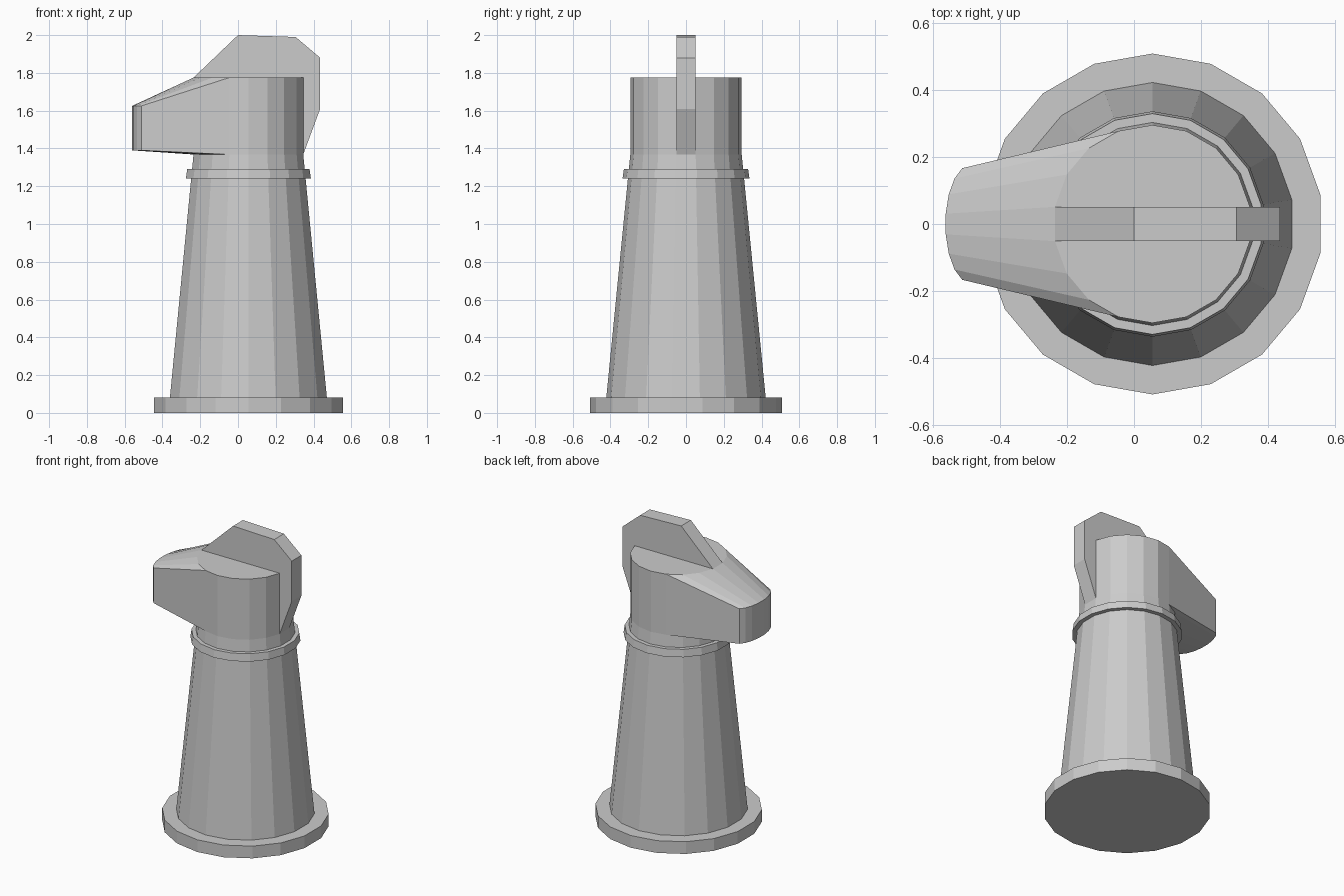
import bpy, bmesh, math

if "Cube" in bpy.data.objects:
    bpy.data.objects.remove(bpy.data.objects["Cube"])

N = 18          # sides of every round part
CX = 0.055      # axis of the round parts


def circle(bm, r, z):
    # vertex i sits at 10 + 20*i degrees
    return [bm.verts.new((CX + r * math.cos(math.radians(10 + 20 * i)),
                          r * math.sin(math.radians(10 + 20 * i)), z)) for i in range(N)]


def bridge(bm, lo, hi, skip=()):
    for i in range(N):
        if i not in skip:
            j = (i + 1) % N
            bm.faces.new((lo[i], lo[j], hi[j], hi[i]))


def finish(bm, name):
    bmesh.ops.recalc_face_normals(bm, faces=bm.faces[:])
    me = bpy.data.meshes.new(name)
    bm.to_mesh(me)
    bm.free()
    ob = bpy.data.objects.new(name, me)
    bpy.context.collection.objects.link(ob)
    return ob


def disc(name, r1, r2, z1, z2):
    bm = bmesh.new()
    lo, hi = circle(bm, r1, z1), circle(bm, r2, z2)
    bridge(bm, lo, hi)
    bm.faces.new(lo)
    bm.faces.new(hi)
    return finish(bm, name)


# foot plate and collar ring
disc("base", 0.508, 0.508, 0.0, 0.082)
disc("collar_ring", 0.336, 0.329, 1.24, 1.29)

# tapered body with the head cylinder; openings left for spout and crest
bm = bmesh.new()
foot = circle(bm, 0.422, 0.08)
neck = circle(bm, 0.295, 1.368)
rim = circle(bm, 0.295, 1.775)
spout = range(5, 12)
bm.faces.new(foot)
bridge(bm, foot, neck)
bridge(bm, neck, rim, skip=list(spout) + [N - 1])
bm.faces.new(rim[0:9])
bm.faces.new(rim[9:18])

# spout: the left side of the head drawn out to a narrower, flatter tip
def tip(v, z):
    return bm.verts.new((-0.512 + (v.co.x + 0.046) * 0.26, v.co.y * 0.6, z))


ids = range(5, 13)
tip_lo = [tip(neck[i], 1.39) for i in ids]
tip_hi = [tip(rim[i], 1.625) for i in ids]
for k in range(7):
    i = ids[k]
    bm.faces.new((neck[i], neck[i + 1], tip_lo[k + 1], tip_lo[k]))
    bm.faces.new((rim[i], rim[i + 1], tip_hi[k + 1], tip_hi[k]))
    bm.faces.new((tip_lo[k], tip_lo[k + 1], tip_hi[k + 1], tip_hi[k]))
for k, i in ((0, 5), (7, 12)):
    bm.faces.new((neck[i], rim[i], tip_hi[k], tip_lo[k]))

# crest: thin plate over the top and down the back of the head
profile = [(0.0, 2.0), (0.305, 1.99), (0.435, 1.88), (0.435, 1.61)]
w = rim[0].co.y
sides = []
for s, a, b in ((1, 8, 0), (-1, 9, 17)):
    pts = [bm.verts.new((x, s * w, z)) for x, z in profile]
    outline = [rim[a]] + pts + [neck[b]]
    bm.faces.new(outline + [rim[b]])
    sides.append(outline)
for p, q, r, t in zip(sides[0], sides[0][1:], sides[1][1:], sides[1]):
    bm.faces.new((p, q, r, t))
finish(bm, "body_with_spout_and_crest")
